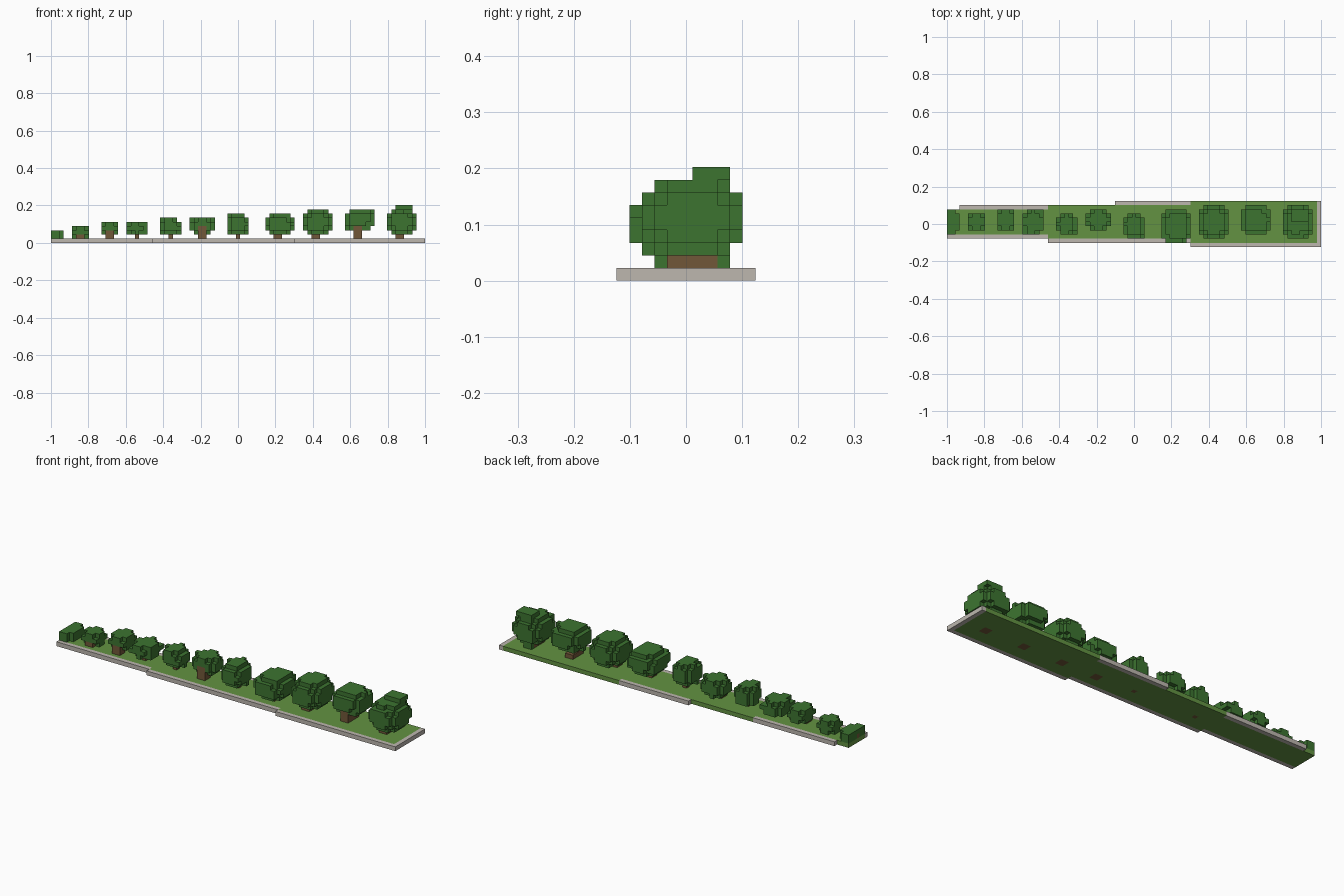
import bpy
import random
from itertools import product

random.seed(4)
cube = bpy.data.objects.get("Cube")
if cube:
    bpy.data.objects.remove(cube)

LENGTH, WIDTH = 89, 11          # size of the strip in blocks
BLOCK = 2 / LENGTH              # edge of one block


def material(name, *rgb):
    mat = bpy.data.materials.new(name)
    mat.use_nodes = True
    mat.diffuse_color = (*rgb, 1)
    shader = mat.node_tree.nodes["Principled BSDF"]
    shader.inputs["Base Color"].default_value = mat.diffuse_color
    return mat


grass = material("grass_green", 0.125, 0.29, 0.054)
stone = material("pale_stone", 0.51, 0.475, 0.43)
leaf = material("leaf_green", 0.046, 0.175, 0.03)
bark = material("bark_brown", 0.165, 0.096, 0.04)


def box(xs, ys, zs=range(1)):
    """Set of block cells filling three ranges."""
    return set(product(xs, ys, zs))


def build(name, cells, mat):
    """Skin a set of block cells, leaving out the faces between neighbours."""
    index, faces = {}, []
    for cell in sorted(cells):
        for axis, side in product(range(3), range(2)):
            neighbour = list(cell)
            neighbour[axis] += 1 if side else -1
            if tuple(neighbour) in cells:
                continue
            u, v = (axis + 1) % 3, (axis + 2) % 3
            corner = list(cell)
            corner[axis] += side
            loop = []
            for walk, step in ((u, 1), (v, 1), (u, -1), (v, -1)):
                loop.append(index.setdefault(tuple(corner), len(index)))
                corner[walk] += step
            faces.append(loop if side else loop[::-1])
    verts = [((x - LENGTH / 2) * BLOCK, (y - WIDTH / 2) * BLOCK, z * BLOCK)
             for x, y, z in index]
    mesh = bpy.data.meshes.new(name)
    mesh.from_pydata(verts, [], faces)
    mesh.materials.append(mat)
    bpy.context.collection.objects.link(bpy.data.objects.new(name, mesh))


def span(start, size):
    return range(start, start + size)


def crown(*ranges):
    """Rounded leafy blob filling three ranges, with a slightly ragged skin."""
    cells = set()
    for cell in box(*ranges):
        reach = sum(((2 * c - r[0] - r[-1]) / len(r)) ** 2
                    for c, r in zip(cell, ranges))
        if reach < 1.27 + random.uniform(-0.12, 0.12):
            cells.add(cell)
    return cells


# Trees: crown left edge, width, front row, depth and height
TREES = [
    (-2, 5, 3, 6, 2),
    (5, 4, 4, 4, 3),
    (12, 4, 4, 5, 3),
    (18, 5, 3, 6, 3),
    (26, 5, 3, 5, 4),
    (33, 6, 4, 5, 4),
    (42, 5, 2, 6, 5),
    (51, 7, 1, 8, 5),
    (60, 7, 2, 8, 6),
    (70, 7, 3, 7, 5),
    (80, 7, 2, 8, 6),
]

wood = set()
for n, (left, width, front, depth, height) in enumerate(TREES, 1):
    middle, row = left + width // 2, WIDTH // 2
    tall = n > 6
    wide = width % 2 == 0 or width == 7
    # The larger trees are rooted through the ground
    foot = 0 if tall or n == 5 else 1
    bottom = 1 if n < 3 else 3 if n == 10 else 2
    trunk = box(range(middle - wide, middle + 1), range(row - wide, row + 1),
                range(foot, bottom + height // 2))
    if n > 9:
        trunk |= box(span(middle - 1, 2), span(row - 1, 4), span(1, 1))

    leaves = crown(span(left, width), span(front, depth), span(bottom, height))
    if n == 11:
        # Raised top, back bulge and low shoot of the largest tree
        leaves |= box(span(middle - 1, 4), span(6, 3), span(8, 1))
        leaves |= box(span(middle - 1, 3), span(8, 2), span(3, 4))
        leaves |= box(span(middle - 1, 2), span(8, 1), span(1, 2))
    # The first crown is cut off at the end of the strip
    leaves = {cell for cell in leaves if cell[0] >= 0}
    build(f"tree_crown_{n}", leaves - trunk, leaf)
    build(f"tree_trunk_{n}", trunk, bark)
    wood |= trunk

# Ground: three lawn sections, each a row wider, edged with stone kerbs
lawn = set()
SECTIONS = (("right", 0, 24, 3), ("middle", 24, 58, 40), ("left", 58, 88, 88))
for n, (side, start, end, back_start) in enumerate(SECTIONS):
    lawn |= box(range(start, end), range(3 - n, 9 + n))
    build(f"front_kerb_{side}", box(range(start, end), span(2 - n, 1)), stone)
    if back_start < end:
        build(f"back_kerb_{side}",
              box(range(back_start, end), span(9 + n, 1)), stone)
build("lawn", lawn - wood, grass)
build("end_kerb", box(span(LENGTH - 1, 1), range(WIDTH)), stone)
